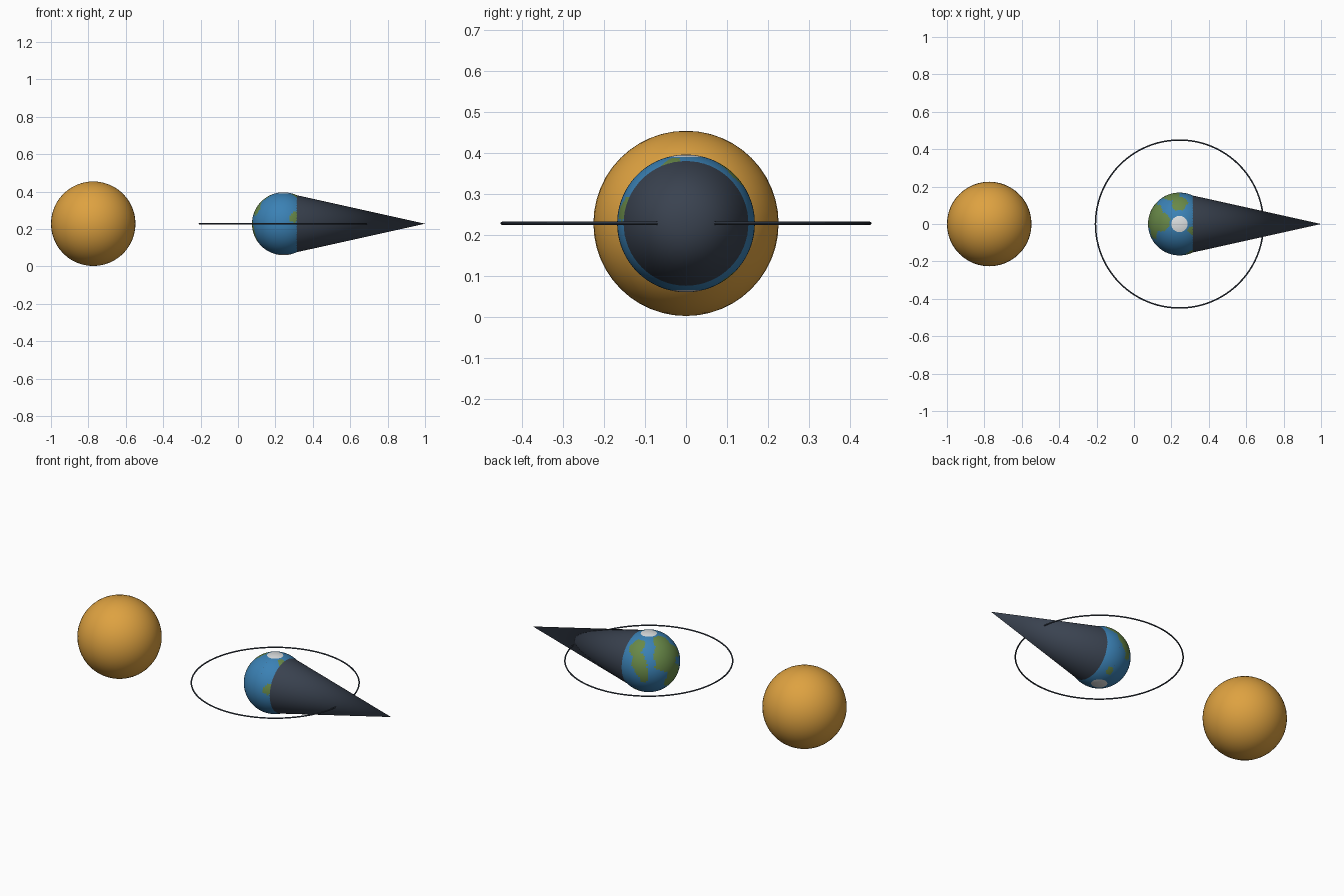
import bpy, bmesh, math
from mathutils import Matrix, Vector

if "Cube" in bpy.data.objects:
    bpy.data.objects.remove(bpy.data.objects["Cube"])

Z = 0.228              # common height of all centres
SUN_X, SUN_R = -0.774, 0.226
GLOBE_X, GLOBE_R = 0.243, 0.168


def material(name, rgb):
    m = bpy.data.materials.new(name)
    m.diffuse_color = (*rgb, 1)
    m.use_nodes = True
    m.node_tree.nodes["Principled BSDF"].inputs["Base Color"].default_value = m.diffuse_color
    return m


amber = material("amber", (0.73, 0.36, 0.052))
ocean = material("ocean_blue", (0.043, 0.22, 0.46))
land = material("land_green", (0.14, 0.25, 0.065))
ice = material("ice_white", (0.72, 0.74, 0.75))
slate = material("dark_slate", (0.042, 0.055, 0.08))


def make(name, bm, loc, mats):
    bmesh.ops.recalc_face_normals(bm, faces=bm.faces)
    me = bpy.data.meshes.new(name)
    bm.to_mesh(me)
    bm.free()
    for m in mats:
        me.materials.append(m)
    ob = bpy.data.objects.new(name, me)
    bpy.context.collection.objects.link(ob)
    ob.location = loc
    bpy.ops.object.select_all(action='DESELECT')
    ob.select_set(True)
    bpy.context.view_layer.objects.active = ob
    bpy.ops.object.shade_smooth_by_angle(angle=math.radians(40))
    return ob


def sphere(radius, u, v):
    bm = bmesh.new()
    bmesh.ops.create_uvsphere(bm, u_segments=u, v_segments=v, radius=radius)
    return bm


# Sun
make("sun", sphere(SUN_R, 48, 24), (SUN_X, 0, Z), [amber])

# Continents as ellipses: longitude, latitude, half width, half height (degrees)
LAND = [
    (163, 28, 27, 28), (178, -16, 20, 24), (172, 56, 32, 18), (196, 30, 17, 15),
    (88, 48, 21, 17), (102, 26, 13, 14), (113, 2, 13, 22),
    (85, -52, 13, 7), (-67, 13, 9, 9), (-28, 62, 16, 12),
]


def is_land(lon, lat):
    wob = 2.0 * math.sin(math.radians(lon * 9)) + 2.0 * math.sin(math.radians(lat * 11))
    for a, b, w, h in LAND:
        d = (lon + wob - a + 180) % 360 - 180
        if (d / w) ** 2 + ((lat + wob - b) / h) ** 2 < 1:
            return True
    return False


# Globe: ocean, land patches and polar caps chosen by face direction
bm = sphere(GLOBE_R, 96, 48)
for f in bm.faces:
    n = f.calc_center_median().normalized()
    lat = math.degrees(math.asin(n.z))
    lon = math.degrees(math.atan2(n.y, n.x))
    if abs(lat) > 76:
        f.material_index = 2
    elif is_land(lon, lat):
        f.material_index = 1
make("globe", bm, (GLOBE_X, 0, Z), [ocean, land, ice])

# Shadow cone: base at the globe's centre, tip at x = 1
length = 1.0 - GLOBE_X
bm = bmesh.new()
bmesh.ops.create_cone(bm, cap_ends=True, segments=64, radius1=GLOBE_R,
                      radius2=0, depth=length)
bmesh.ops.remove_doubles(bm, verts=bm.verts, dist=1e-5)
bmesh.ops.rotate(bm, verts=bm.verts, matrix=Matrix.Rotation(math.pi / 2, 3, 'Y'))
make("shadow_cone", bm, (GLOBE_X + length / 2, 0, Z), [slate])

# Orbit ring: small circle spun around the globe
bm = bmesh.new()
circle = bmesh.ops.create_circle(
    bm, segments=8, radius=0.004,
    matrix=Matrix.Translation((0.449, 0, 0)) @ Matrix.Rotation(math.pi / 2, 4, 'X'))
bmesh.ops.spin(bm, geom=bm.verts[:] + bm.edges[:], cent=(0, 0, 0), axis=(0, 0, 1),
               angle=2 * math.pi, steps=96)
bmesh.ops.remove_doubles(bm, verts=bm.verts, dist=1e-5)
make("orbit_ring", bm, (GLOBE_X, 0, Z), [slate])
